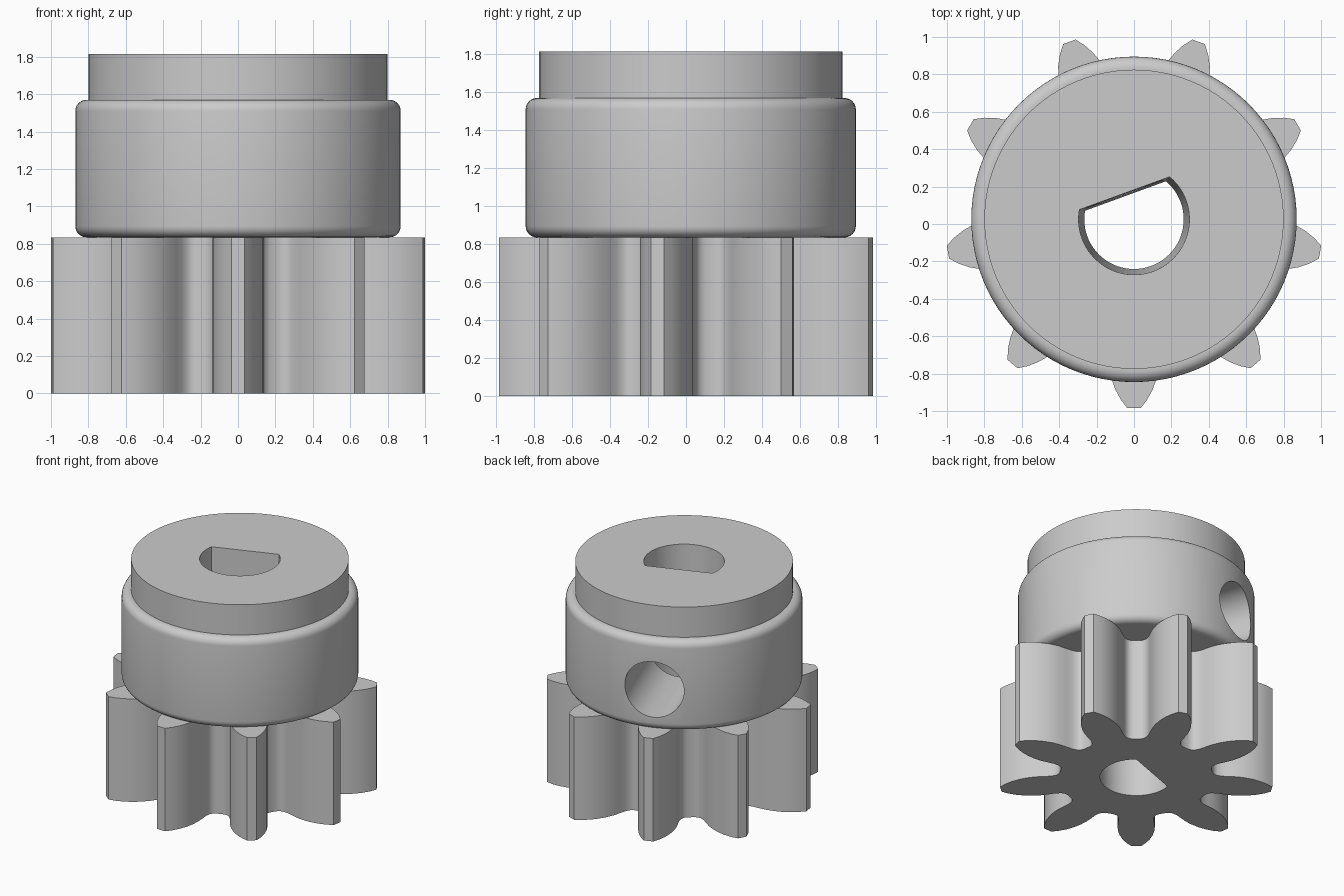
import bpy
import bmesh
import math
from mathutils import Matrix, Vector

cube = bpy.data.objects.get("Cube")
if cube:
    bpy.data.objects.remove(cube)

CENTRE = Vector((0, 0.025, 0))
TEETH = 9
GEAR_TOP, TOP = 0.835, 1.815
FLAT_ANGLE = math.radians(110)   # direction the bore flat and screw hole face

grey = bpy.data.materials.new("plain grey")
grey.use_nodes = True
COLOUR = (0.6, 0.6, 0.6, 1)
grey.diffuse_color = COLOUR
grey.node_tree.nodes["Principled BSDF"].inputs["Base Color"].default_value = COLOUR


def make_object(name, bm):
    bmesh.ops.recalc_face_normals(bm, faces=bm.faces)
    mesh = bpy.data.meshes.new(name)
    bm.to_mesh(mesh)
    bm.free()
    mesh.materials.append(grey)
    obj = bpy.data.objects.new(name, mesh)
    obj.location = CENTRE
    bpy.context.collection.objects.link(obj)
    return obj


def loft(name, rings):
    """Closed solid through matching rings of points."""
    bm = bmesh.new()
    loops = [[bm.verts.new(p) for p in ring] for ring in rings]
    n = len(loops[0])
    for low, high in zip(loops, loops[1:]):
        for i in range(n):
            j = (i + 1) % n
            bm.faces.new((low[i], low[j], high[j], high[i]))
    bm.faces.new(loops[0][::-1])
    bm.faces.new(loops[-1])
    return make_object(name, bm)


def circle(radius, z, n=96):
    steps = [2 * math.pi * i / n for i in range(n)]
    return [(radius * math.cos(a), radius * math.sin(a), z) for a in steps]


def cut(obj, cutters):
    bpy.context.view_layer.objects.active = obj
    for cutter in cutters:
        mod = obj.modifiers.new("cut", 'BOOLEAN')
        mod.solver = 'EXACT'
        mod.object = cutter
        bpy.ops.object.modifier_apply(modifier=mod.name)


# Gear: one half tooth (distance out, half width), mirrored and repeated
half = [(0.54, 0.17), (0.555, 0.147), (0.58, 0.133), (0.62, 0.128), (0.67, 0.133),
        (0.73, 0.137), (0.79, 0.133), (0.85, 0.121), (0.91, 0.1), (0.965, 0.07), (1.01, 0.035)]
tooth = [(u, -w) for u, w in half] + [(u, w) for u, w in reversed(half)]
outline = []
for k in range(TEETH):
    turn = Matrix.Rotation(2 * math.pi * k / TEETH - math.pi / 2, 3, 'Z')
    outline += [turn @ Vector((u, w, 0)) for u, w in tooth]
gear = loft("gear", [[(p.x, p.y, z) for p in outline] for z in (0, GEAR_TOP)])

# Hub: rounded collar with a narrower cap on top
R, FILLET, COLLAR_TOP, CAP = 0.87, 0.06, 1.57, 0.8
arc = [math.radians(a) for a in range(-90, 1, 15)]
profile = [(R - FILLET + FILLET * math.cos(a), GEAR_TOP + FILLET + FILLET * math.sin(a)) for a in arc]
profile += [(r, GEAR_TOP + COLLAR_TOP - z) for r, z in reversed(profile)]
profile += [(CAP, COLLAR_TOP), (CAP, TOP)]
hub = loft("hub", [circle(r, z) for r, z in profile])

# Tapered D-shaped bore cutter
def d_ring(radius, z, n=48):
    gap = math.acos(0.5)
    ring = []
    for i in range(n + 1):
        a = FLAT_ANGLE + gap + (2 * math.pi - 2 * gap) * i / n
        ring.append((radius * math.cos(a), radius * math.sin(a), z))
    return ring

bore = loft("bore_cutter", [d_ring(0.264, -0.1), d_ring(0.298, TOP + 0.1)])

# Set screw hole cutter, running from the bore out through the collar
screw = loft("screw_hole_cutter", [circle(0.225, 0, 64), circle(0.225, 1.2, 64)])
screw.matrix_world = (Matrix.Translation(CENTRE + Vector((0, 0, 1.165)))
                      @ Matrix.Rotation(FLAT_ANGLE, 4, 'Z') @ Matrix.Rotation(math.pi / 2, 4, 'Y'))
bpy.context.view_layer.update()

cut(gear, [bore])
cut(hub, [bore, screw])
for helper in (bore, screw):
    bpy.data.objects.remove(helper)

bpy.ops.object.select_all(action='DESELECT')
for obj in (gear, hub):
    obj.select_set(True)
bpy.context.view_layer.objects.active = hub
bpy.ops.object.shade_smooth_by_angle(angle=math.radians(30))
